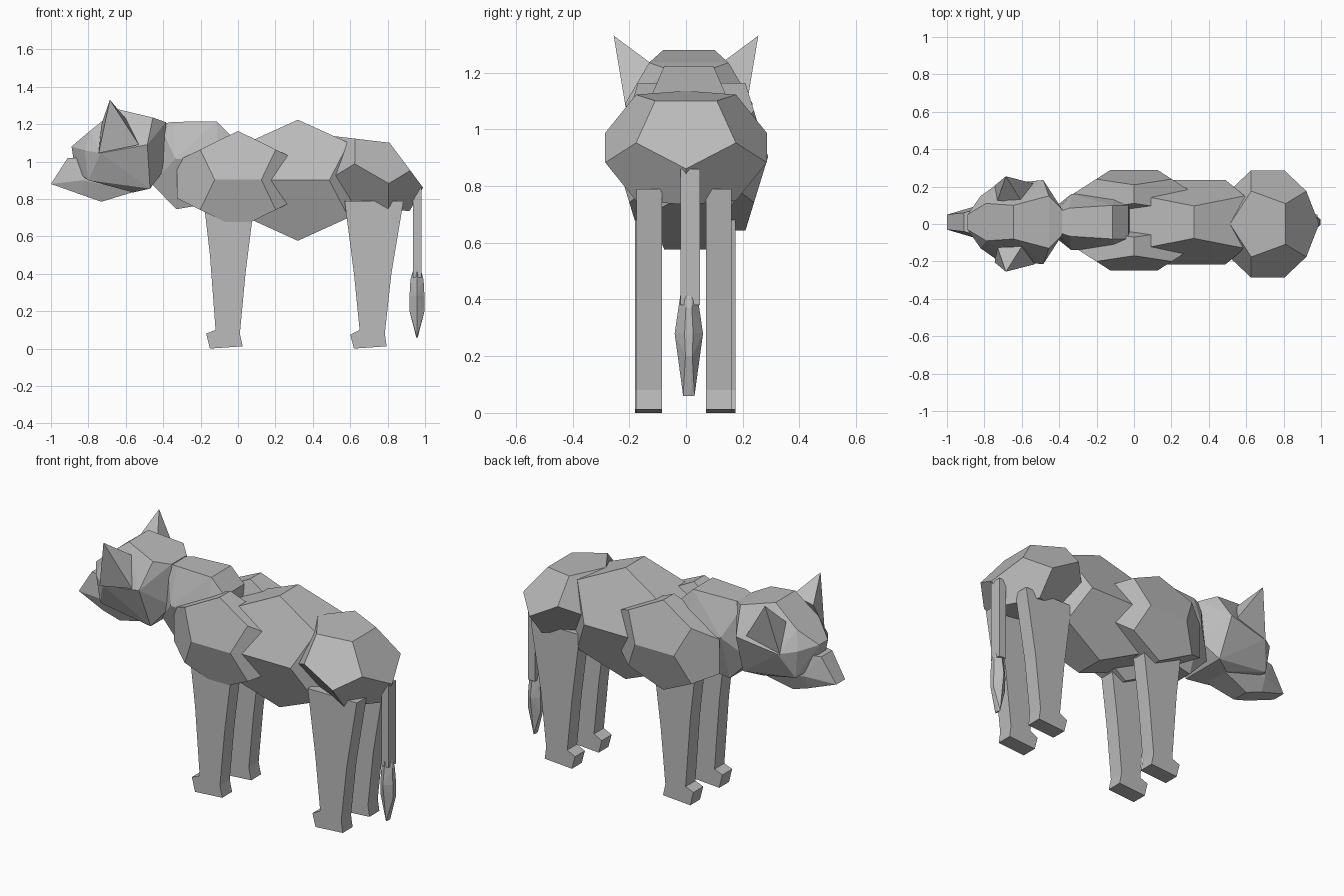
import bpy, bmesh, math
from mathutils import Matrix, Vector

if "Cube" in bpy.data.objects:
    bpy.data.objects.remove(bpy.data.objects["Cube"])

grey = bpy.data.materials.new("plain_grey")
grey.use_nodes = True
tone = (0.5, 0.5, 0.5, 1)
grey.diffuse_color = tone
grey.node_tree.nodes["Principled BSDF"].inputs["Base Color"].default_value = tone

PHI = (1 + math.sqrt(5)) / 2
MID = 0.01  # the body sits slightly off the centre line


def finish(name, bm):
    bmesh.ops.recalc_face_normals(bm, faces=bm.faces)
    mesh = bpy.data.meshes.new(name)
    bm.to_mesh(mesh)
    bm.free()
    mesh.materials.append(grey)
    obj = bpy.data.objects.new(name, mesh)
    bpy.context.collection.objects.link(obj)
    return obj


def hull(name, points):
    """Faceted convex solid around a few points."""
    bm = bmesh.new()
    for p in points:
        bm.verts.new(p)
    result = bmesh.ops.convex_hull(bm, input=bm.verts)
    spare = [g for g in result["geom_interior"] if isinstance(g, bmesh.types.BMVert)]
    bmesh.ops.delete(bm, geom=spare, context="VERTS")
    bmesh.ops.dissolve_limit(bm, angle_limit=math.radians(2),
                             verts=bm.verts, edges=bm.edges)
    return finish(name, bm)


def mirrored(name, points):
    """Hull of (x, half width, z) points reflected across the centre line."""
    return hull(name, [(x, MID + s * y, z) for x, y, z in points for s in (-1, 1)])


def dodecahedron(name, centre, scale, tilt=0):
    """Stretched twelve-sided solid, tilted about the side axis."""
    signs = (-1, 1)
    pts = [Vector((a, b, c)) for a in signs for b in signs for c in signs]
    for a in signs:
        for b in signs:
            pts += [Vector((0, a / PHI, b * PHI)), Vector((a / PHI, b * PHI, 0)),
                    Vector((a * PHI, 0, b / PHI))]
    turn = Matrix.Rotation(math.radians(tilt), 3, "Y")
    size = Matrix.Diagonal(scale)
    return hull(name, [turn @ (size @ p) + Vector(centre) for p in pts])


def extrude_profile(name, profile, y, width):
    """Flat side profile pushed sideways."""
    bm = bmesh.new()
    face = bm.faces.new([bm.verts.new((x, y, z)) for x, z in profile])
    new = bmesh.ops.extrude_face_region(bm, geom=[face])["geom"]
    bmesh.ops.translate(bm, vec=(0, width, 0),
                        verts=[v for v in new if isinstance(v, bmesh.types.BMVert)])
    return finish(name, bm)


# Torso
dodecahedron("belly", (0.32, MID, 0.9), (0.272, 0.14, 0.2))
dodecahedron("hindquarters", (0.715, 0, 0.935), (0.17, 0.176, 0.118), 30)
dodecahedron("left_shoulder", (0, 0.16, 0.903), (0.202, 0.08, 0.161))
dodecahedron("right_shoulder", (0, -0.12, 0.903), (0.202, 0.08, 0.161))

# Neck
mirrored("neck", [
    (-0.115, 0.09, 1.215), (-0.345, 0.075, 1.212), (-0.42, 0.05, 1.2),
    (-0.335, 0.15, 1.015), (-0.1, 0.15, 1.0), (-0.03, 0.09, 1.13),
    (-0.46, 0.05, 0.88), (-0.33, 0.06, 0.745), (0, 0.08, 0.8)])

# Head and muzzle
mirrored("head", [
    (-0.645, 0.09, 1.28), (-0.455, 0.14, 1.235), (-0.385, 0.07, 1.21),
    (-0.385, 0.07, 0.97), (-0.485, 0.225, 1.09), (-0.735, 0.2, 1.045),
    (-0.47, 0.14, 0.855), (-0.79, 0.1, 1.165), (-0.89, 0.04, 1.08),
    (-0.82, 0.14, 1.06), (-0.8, 0.13, 0.9), (-0.56, 0.09, 0.835),
    (-0.87, 0.03, 0.95)])
mirrored("muzzle", [
    (-1, 0.04, 0.88), (-0.91, 0.05, 1.02), (-0.8, 0.08, 1.02),
    (-0.83, 0.09, 0.9), (-0.83, 0.06, 0.82), (-0.73, 0.05, 0.785),
    (-0.55, 0.08, 0.84)])

# Ears
for side, s in (("left", 1), ("right", -1)):
    hull(side + "_ear", [(x, s * y, z) for x, y, z in (
        (-0.685, 0.255, 1.33), (-0.745, 0.205, 1.045), (-0.53, 0.215, 1.09),
        (-0.6, 0.12, 1.23), (-0.73, 0.125, 1.2))])

# Legs with paws
front_leg = [(-0.185, 0.8), (-0.15, 0.5), (-0.12, 0.1), (-0.17, 0.08),
             (-0.15, 0), (0.025, 0.012), (0.01, 0.08), (0.04, 0.4), (0.09, 0.8)]
hind_leg = [(0.57, 0.79), (0.62, 0.4), (0.65, 0.1), (0.6, 0.075),
            (0.62, 0), (0.795, 0.012), (0.785, 0.08), (0.82, 0.4), (0.885, 0.79)]
for side, front_y, hind_y in (("left", 0.085, 0.07), ("right", -0.18, -0.175)):
    extrude_profile(side + "_front_leg", front_leg, front_y, 0.09)
    extrude_profile(side + "_hind_leg", hind_leg, hind_y, 0.09)

# Tail and tuft
hull("tail", [(x, y, z) for x in (0.935, 0.98)
              for y in (-0.02, 0.05) for z in (0.38, 0.86)])
rings = ((0.45, 0.012, 0.025), (0.37, 0.035, 0.035), (0.28, 0.04, 0.05),
         (0.2, 0.04, 0.04), (0.06, 0.004, 0.02))
hull("tail_tuft", [(0.957 + a * dx, MID + b * dy, z) for z, dx, dy in rings
                   for a, b in ((1, 0.3), (-1, 0.3), (1, -0.3), (-1, -0.3), (0, 1), (0, -1))])
